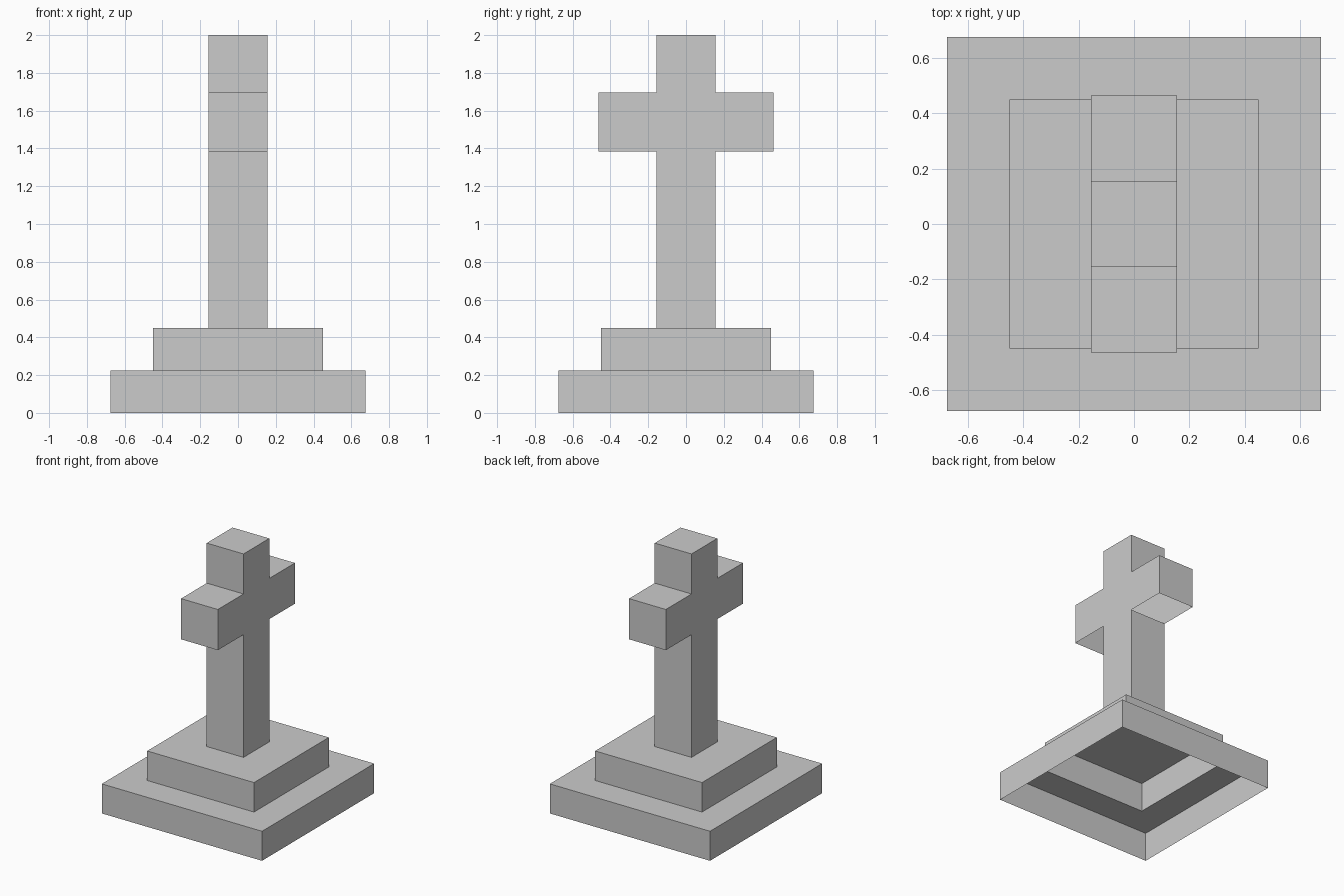
import bpy
import bmesh

cube = bpy.data.objects.get("Cube")
if cube:
    bpy.data.objects.remove(cube, do_unlink=True)

stone = bpy.data.materials.new("grey_stone")
stone.use_nodes = True
color = (0.6, 0.6, 0.6, 1)
stone.diffuse_color = color
stone.node_tree.nodes["Principled BSDF"].inputs["Base Color"].default_value = color


def finish(bm, name):
    """Turn the mesh into a flat shaded stone object."""
    mesh = bpy.data.meshes.new(name)
    bm.to_mesh(mesh)
    bm.free()
    mesh.materials.append(stone)
    obj = bpy.data.objects.new(name, mesh)
    bpy.context.collection.objects.link(obj)
    return obj


def open_below(bm):
    """Make normals face out, then remove every face that looks down."""
    bmesh.ops.recalc_face_normals(bm, faces=bm.faces)
    bm.normal_update()
    down = [f for f in bm.faces if f.normal.z < -0.9]
    bmesh.ops.delete(bm, geom=down, context='FACES')


STEP = 0.225
LOWER, UPPER = 0.675, 0.45

# Stepped plinth: a hollow shell of two square tiers, open underneath
bm = bmesh.new()


def square(half, z):
    return [bm.verts.new((x * half, y * half, z))
            for x, y in ((-1, -1), (1, -1), (1, 1), (-1, 1))]


rings = [square(LOWER, 0), square(LOWER, STEP),
         square(UPPER, STEP), square(UPPER, 2 * STEP)]
for a, b in zip(rings, rings[1:]):
    for i in range(4):
        j = (i + 1) % 4
        bm.faces.new((a[i], a[j], b[j], b[i]))
bm.faces.new(rings[-1])
finish(bm, "stepped_plinth")

# Cross: half profile mirrored across y, extruded along x, open underneath
W, ARM = 0.155, 0.464
half = [(W, 2 * STEP), (W, 1.385), (ARM, 1.385),
        (ARM, 1.695), (W, 1.695), (W, 2.0)]
profile = half + [(-y, z) for y, z in reversed(half)]
bm = bmesh.new()
face = bm.faces.new([bm.verts.new((-W, y, z)) for y, z in profile])
result = bmesh.ops.extrude_face_region(bm, geom=[face], use_keep_orig=True)
moved = [v for v in result["geom"] if isinstance(v, bmesh.types.BMVert)]
bmesh.ops.translate(bm, verts=moved, vec=(2 * W, 0, 0))
open_below(bm)
finish(bm, "cross")
